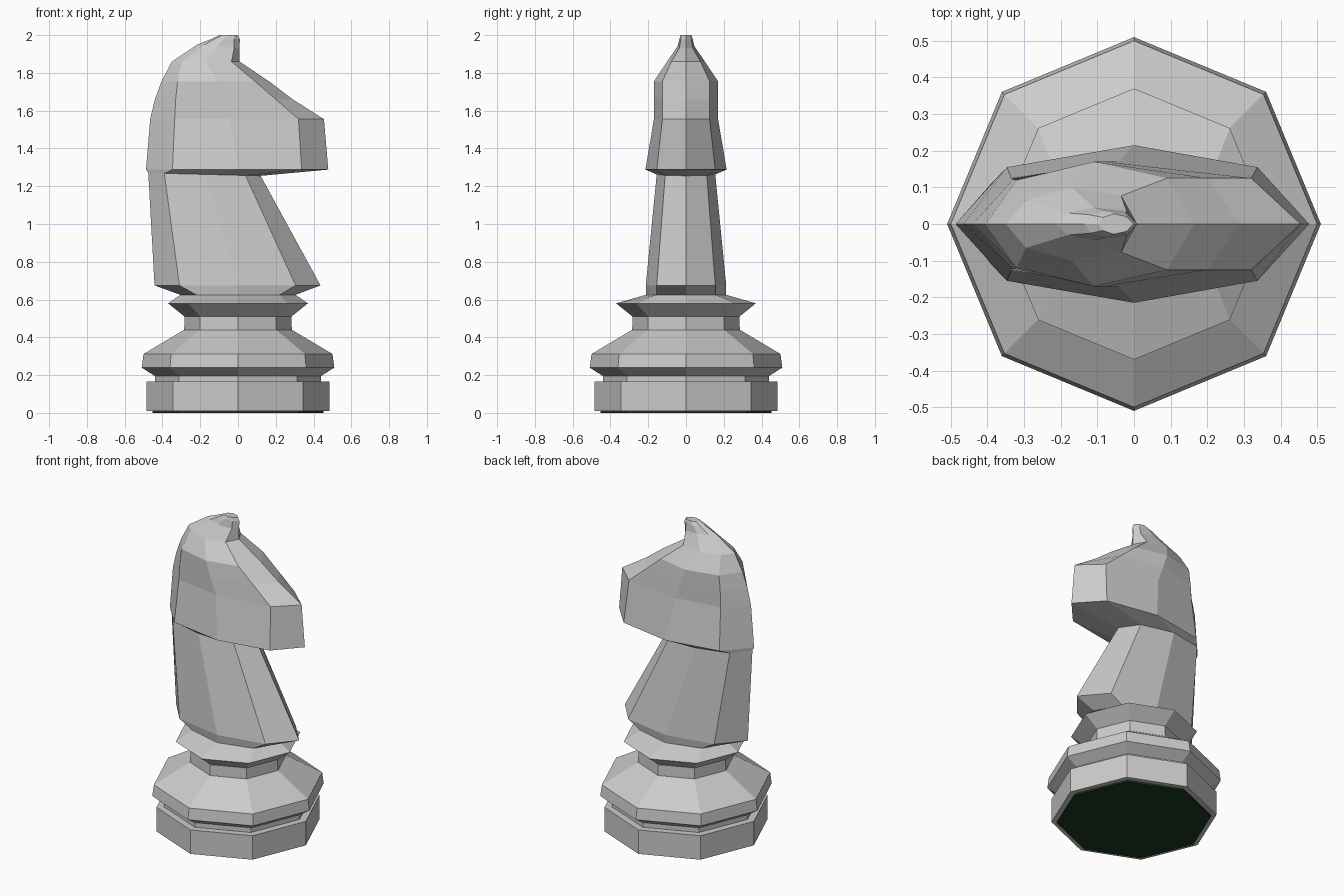
import bpy, bmesh
from math import cos, sin, pi


def loft(name, rings):
    """Skin a stack of eight-point rings and cap both ends."""
    bm = bmesh.new()
    rows = [[bm.verts.new(p) for p in ring] for ring in rings]
    for a, b in zip(rows, rows[1:]):
        for i in range(8):
            j = (i + 1) % 8
            bm.faces.new((a[i], a[j], b[j], b[i]))
    bm.faces.new(rows[0][::-1])
    bm.faces.new(rows[-1])
    bmesh.ops.recalc_face_normals(bm, faces=bm.faces)
    mesh = bpy.data.meshes.new(name)
    bm.to_mesh(mesh)
    bm.free()
    obj = bpy.data.objects.new(name, mesh)
    bpy.context.collection.objects.link(obj)
    return obj


def octagon(r, z):
    return [(r * cos(i * pi / 4), r * sin(i * pi / 4), z) for i in range(8)]


def section(z_back, z_front, xs, ys):
    """Mirrored ring: xs run back to front, ys are the three half widths."""
    half = []
    for i, x in enumerate(xs):
        t = (x - xs[0]) / (xs[4] - xs[0])
        y = (0, *ys, 0)[i]
        half.append((x, y, z_back + (z_front - z_back) * t))
    return half[::-1] + [(x, -y, z) for x, y, z in half[1:4]]


# Green felt under the base
felt = loft("felt_pad", [octagon(0.452, 0), octagon(0.452, 0.012)])
green = bpy.data.materials.new("felt_green")
green.diffuse_color = (0.01, 0.045, 0.012, 1)
felt.data.materials.append(green)

# Turned eight-sided base
profile = [(0.485, 0.01), (0.485, 0.165), (0.44, 0.165), (0.44, 0.195),
           (0.51, 0.24), (0.50, 0.312), (0.285, 0.44), (0.283, 0.51)]
loft("base", [octagon(r, z) for r, z in profile])

# Collar, neck, head and ear tuft as one continuous loft
sections = [
    (0.625, 0.625, (-0.305, -0.22, 0, 0.22, 0.305), (0.155, 0.213, 0.155)),
    (0.675, 0.675, (-0.442, -0.31, 0, 0.305, 0.437), (0.155, 0.213, 0.155)),
    (1.27, 1.255, (-0.475, -0.39, -0.175, 0.04, 0.12), (0.11, 0.155, 0.11)),
    (1.288, 1.288, (-0.487, -0.347, 0, 0.337, 0.478), (0.155, 0.215, 0.155)),
    (1.555, 1.555, (-0.465, -0.335, -0.04, 0.32, 0.455), (0.125, 0.17, 0.125)),
    (1.66, 1.66, (-0.44, -0.33, -0.08, 0.2, 0.29), (0.122, 0.17, 0.125)),
    (1.755, 1.755, (-0.405, -0.32, -0.11, 0.09, 0.165), (0.12, 0.17, 0.125)),
    (1.86, 1.86, (-0.35, -0.295, -0.17, -0.035, 0.008), (0.065, 0.1, 0.077)),
    (1.95, 1.93, (-0.215, -0.18, -0.11, -0.02, 0.008), (0.03, 0.045, 0.035)),
    (1.982, 1.978, (-0.135, -0.12, -0.075, -0.02, 0.01), (0.025, 0.035, 0.028)),
    (2.0, 2.0, (-0.095, -0.085, -0.055, -0.02, 0.0), (0.018, 0.028, 0.02)),
]
loft("horse_head_and_neck",
     [octagon(0.283, 0.51), octagon(0.37, 0.58)] + [section(*s) for s in sections])
